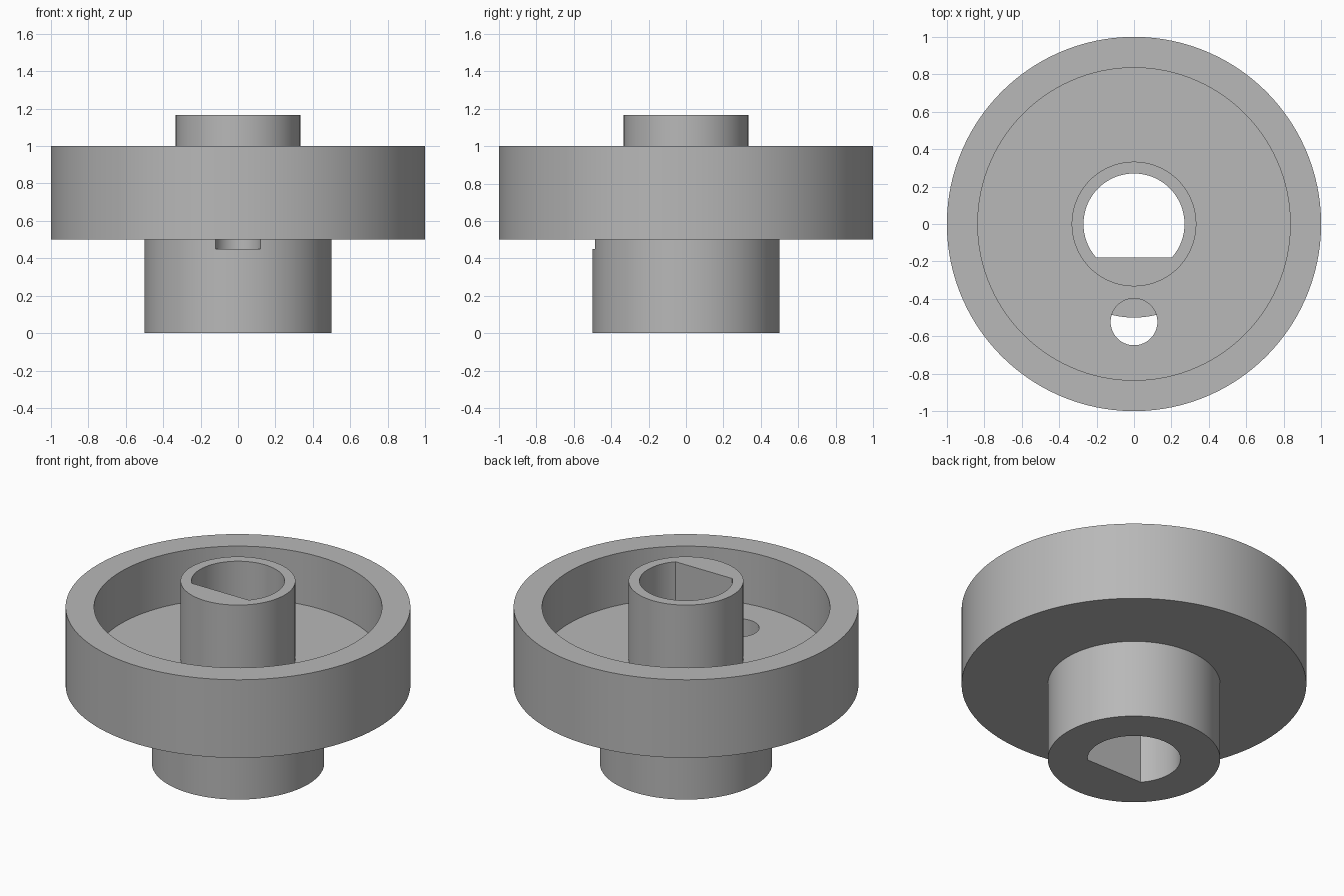
import bpy, bmesh, math

cube = bpy.data.objects.get("Cube")
if cube:
    bpy.data.objects.remove(cube, do_unlink=True)

SEGMENTS = 120

grey = bpy.data.materials.new("plain grey")
grey.use_nodes = True
COLOUR = (0.48, 0.48, 0.48, 1)
grey.diffuse_color = COLOUR
grey.node_tree.nodes["Principled BSDF"].inputs["Base Color"].default_value = COLOUR


def to_object(bm, name):
    bmesh.ops.recalc_face_normals(bm, faces=bm.faces)
    mesh = bpy.data.meshes.new(name)
    bm.to_mesh(mesh)
    bm.free()
    mesh.materials.append(grey)
    obj = bpy.data.objects.new(name, mesh)
    bpy.context.collection.objects.link(obj)
    return obj


def lathe(name, profile):
    bm = bmesh.new()
    verts = [bm.verts.new((r, 0, z)) for r, z in profile]
    edges = [bm.edges.new(pair) for pair in zip(verts, verts[1:])]
    bmesh.ops.spin(bm, geom=verts + edges, cent=(0, 0, 0), axis=(0, 0, 1),
                   angle=math.tau, steps=SEGMENTS)
    bmesh.ops.remove_doubles(bm, verts=bm.verts, dist=0.0001)
    return to_object(bm, name)


def prism(name, outline, bottom, top):
    bm = bmesh.new()
    face = bm.faces.new([bm.verts.new((x, y, bottom)) for x, y in outline])
    result = bmesh.ops.extrude_face_region(bm, geom=[face])
    moved = [v for v in result["geom"] if isinstance(v, bmesh.types.BMVert)]
    bmesh.ops.translate(bm, verts=moved, vec=(0, 0, top - bottom))
    return to_object(bm, name)


def arc(radius, cy, start, end, steps):
    angles = [start + (end - start) * i / steps for i in range(steps + 1)]
    return [(radius * math.cos(a), cy + radius * math.sin(a)) for a in angles]


# Lower hub, dished wheel and raised collar as one turned solid
wheel = lathe("wheel_with_hub", [
    (0, 0), (0.5, 0), (0.5, 0.5), (1, 0.5), (1, 1), (0.835, 1),
    (0.835, 0.667), (0.333, 0.667), (0.333, 1.167), (0, 1.167)])

# D-shaped shaft bore, flat towards the front
flat = math.asin(-0.18 / 0.27)
bore = prism("shaft_bore_cutter",
             arc(0.27, 0, flat, math.pi - flat, 90), -0.2, 1.4)

# Round pin hole through the dish, notching the top of the lower hub
pin = prism("pin_hole_cutter",
            arc(0.125, -0.523, 0, math.tau * 63 / 64, 63), 0.45, 0.9)

for cutter in (bore, pin):
    cutter.hide_render = True
    mod = wheel.modifiers.new(cutter.name, "BOOLEAN")
    mod.operation = "DIFFERENCE"
    mod.solver = "EXACT"
    mod.object = cutter

# Apply the cuts and discard the cutters
bpy.context.view_layer.objects.active = wheel
wheel.select_set(True)
for mod in list(wheel.modifiers):
    bpy.ops.object.modifier_apply(modifier=mod.name)
for cutter in (bore, pin):
    bpy.data.objects.remove(cutter, do_unlink=True)

bpy.ops.object.select_all(action="DESELECT")
wheel.select_set(True)
bpy.ops.object.shade_smooth_by_angle(angle=math.radians(30))
